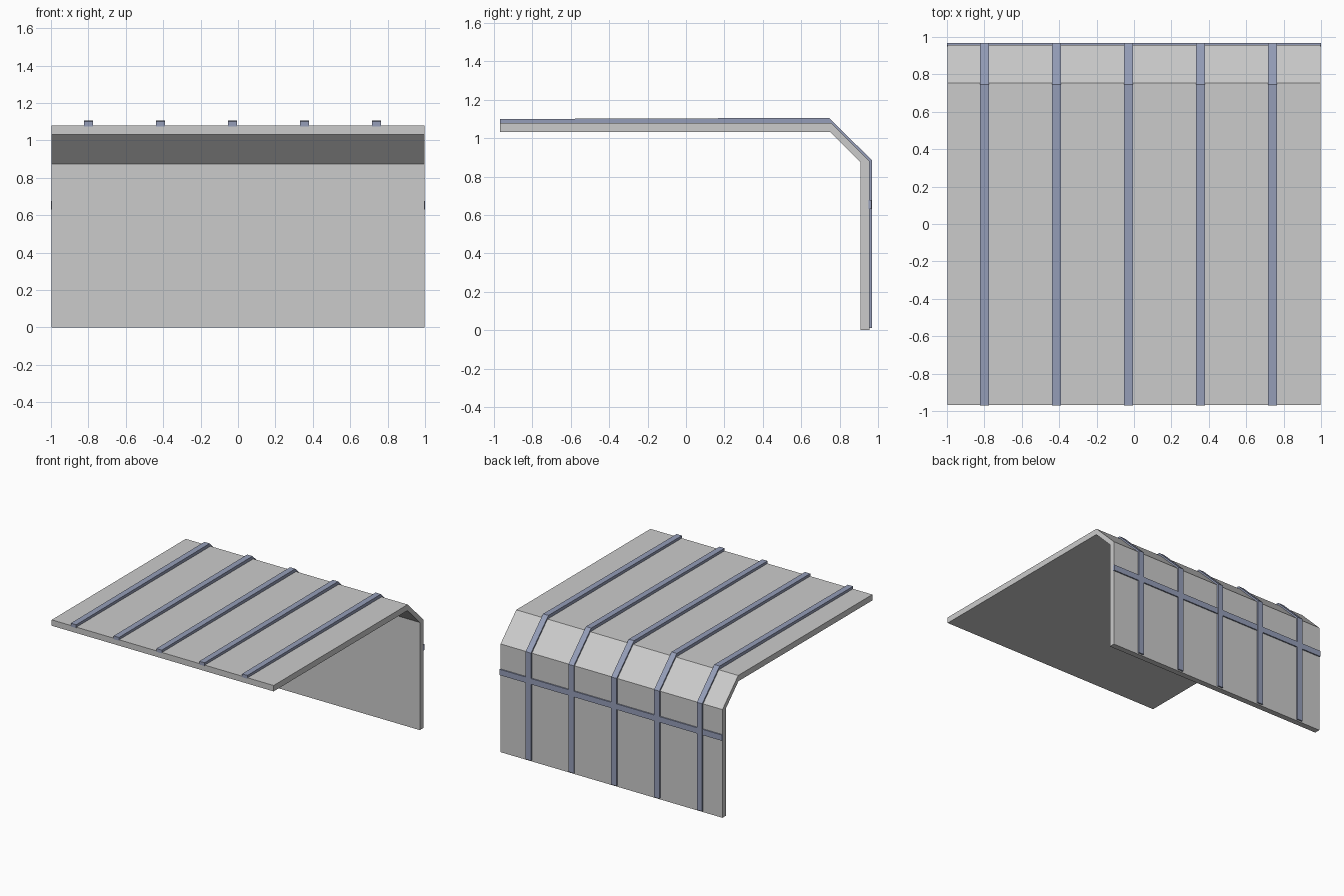
import bpy, bmesh

if "Cube" in bpy.data.objects:
    bpy.data.objects.remove(bpy.data.objects["Cube"])


def extrude_profile(name, profile, x0, x1, mat=None):
    """Solid made by sweeping a (y, z) outline from x0 to x1."""
    bm = bmesh.new()
    face = bm.faces.new([bm.verts.new((x0, y, z)) for y, z in profile])
    ext = bmesh.ops.extrude_face_region(bm, geom=[face])
    moved = [v for v in ext["geom"] if isinstance(v, bmesh.types.BMVert)]
    bmesh.ops.translate(bm, verts=moved, vec=(x1 - x0, 0, 0))
    bmesh.ops.recalc_face_normals(bm, faces=bm.faces)
    mesh = bpy.data.meshes.new(name)
    bm.to_mesh(mesh)
    bm.free()
    obj = bpy.data.objects.new(name, mesh)
    bpy.context.collection.objects.link(obj)
    if mat:
        mesh.materials.append(mat)
    return obj


blue = bpy.data.materials.new("rib_blue")
blue.diffuse_color = (0.30, 0.34, 0.48, 1)
blue.use_nodes = True
blue.node_tree.nodes["Principled BSDF"].inputs["Base Color"].default_value = blue.diffuse_color

# Folded panel: flat roof, sloped corner, back wall
panel = [(-0.968, 1.08), (0.755, 1.08), (0.957, 0.88), (0.957, 0),
         (0.91, 0), (0.91, 0.875), (0.752, 1.032), (-0.968, 1.032)]
extrude_profile("roof_panel", panel, -0.998, 0.998)

# Raised ribs following the fold, slightly sunk into the panel
rib = [(-0.97, 1.10), (0.745, 1.106), (0.969, 0.885), (0.969, 0.01),
       (0.95, 0.01), (0.95, 0.877), (0.752, 1.073), (-0.97, 1.073)]
for i in range(5):
    x = -0.80 + i * 0.385
    extrude_profile(f"rib_{i + 1}", rib, x - 0.024, x + 0.024, blue)

# Horizontal rail across the back wall
rail = [(0.95, 0.63), (0.967, 0.63), (0.967, 0.677), (0.95, 0.677)]
extrude_profile("back_rail", rail, -1.0, 1.0, blue)
